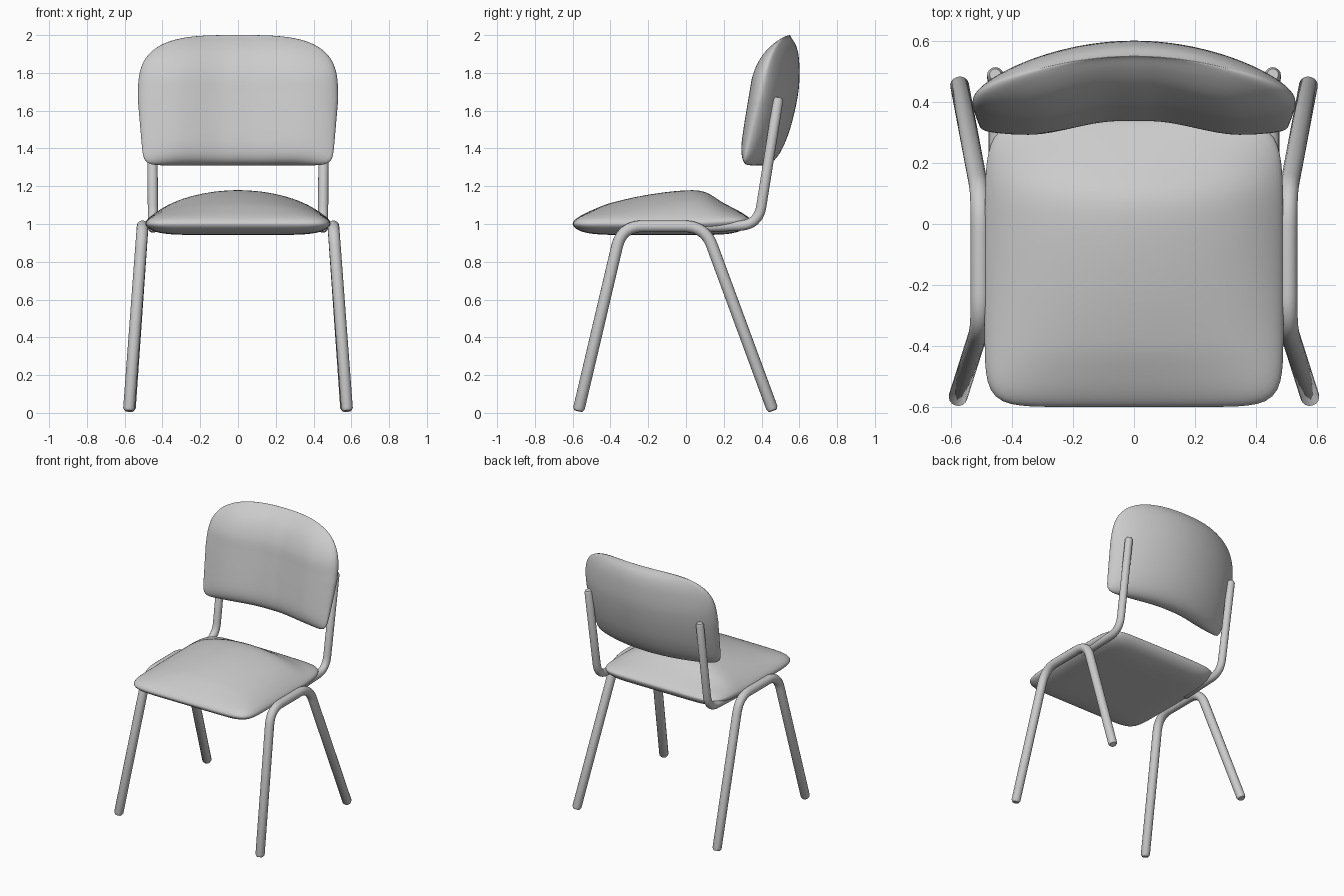
import bpy, math
from mathutils import Vector

if "Cube" in bpy.data.objects:
    bpy.data.objects.remove(bpy.data.objects["Cube"])


def curve_at(pts, t):
    """Smooth Hermite interpolation through (t, value) pairs."""
    t = min(max(t, pts[0][0]), pts[-1][0])

    def slope(i):
        a, b = pts[max(i - 1, 0)], pts[min(i + 1, len(pts) - 1)]
        return (b[1] - a[1]) / (b[0] - a[0])
    for i in range(len(pts) - 1):
        (t0, v0), (t1, v1) = pts[i], pts[i + 1]
        if t <= t1:
            h = t1 - t0
            u = (t - t0) / h
            return ((2*u**3 - 3*u*u + 1) * v0 + (u**3 - 2*u*u + u) * h * slope(i)
                    + (3*u*u - 2*u**3) * v1 + (u**3 - u*u) * h * slope(i + 1))


def cushion(name, outline, side_a, side_b, segs=144, rings=22):
    """Padded panel: concentric rings of an outline on two surfaces sharing a rim."""
    verts, faces = [], []

    def ring(s, surf):
        start = len(verts)
        for i in range(segs):
            a, b = outline(2 * math.pi * i / segs, s)
            verts.append(surf(a, b, s))
        return list(range(start, start + segs))

    def bridge(r0, r1, flip):
        for i in range(segs):
            j = (i + 1) % segs
            f = (r0[i], r0[j], r1[j], r1[i])
            faces.append(f[::-1] if flip else f)

    rim = ring(1.0, side_a)
    for surf, flip in ((side_a, False), (side_b, True)):
        prev = rim
        for k in range(rings - 1, 0, -1):
            r = ring(math.sin(math.pi / 2 * k / rings), surf)
            bridge(prev, r, flip)
            prev = r
        a, b = outline(0, 0)
        verts.append(surf(a, b, 0))
        c = len(verts) - 1
        for i in range(segs):
            f = (prev[i], prev[(i + 1) % segs], c)
            faces.append(f[::-1] if flip else f)
    me = bpy.data.meshes.new(name)
    me.from_pydata(verts, [], faces)
    me.shade_smooth()
    ob = bpy.data.objects.new(name, me)
    bpy.context.collection.objects.link(ob)
    return ob


def superellipse(th, n):
    c, s = math.cos(th), math.sin(th)
    r = (abs(c)**n + abs(s)**n) ** (-1 / n)
    return c * r, s * r


def tube(name, pts, bend, radius):
    """Bent steel tube with rounded corners and softened ends."""
    pts = [Vector(p) for p in pts]
    path = [(pts[0], 0.7), (pts[0] + (pts[1] - pts[0]).normalized() * 0.015, 1)]
    for p, q, r in zip(pts, pts[1:], pts[2:]):
        a = q + (p - q).normalized() * bend
        b = q + (r - q).normalized() * bend
        for i in range(11):
            t = i / 10
            path.append((a * (1 - t)**2 + q * 2 * t * (1 - t) + b * t * t, 1))
    path += [(pts[-1] + (pts[-2] - pts[-1]).normalized() * 0.015, 1), (pts[-1], 0.7)]
    cu = bpy.data.curves.new(name, 'CURVE')
    cu.dimensions = '3D'
    cu.bevel_depth = radius
    cu.bevel_resolution = 6
    cu.use_fill_caps = True
    sp = cu.splines.new('POLY')
    sp.points.add(len(path) - 1)
    for pt, (co, r) in zip(sp.points, path):
        pt.co = (*co, 1)
        pt.radius = r
    ob = bpy.data.objects.new(name, cu)
    bpy.context.collection.objects.link(ob)
    bpy.ops.object.select_all(action='DESELECT')
    bpy.context.view_layer.objects.active = ob
    ob.select_set(True)
    bpy.ops.object.convert(target='MESH')
    bpy.ops.object.shade_smooth_by_angle(angle=math.radians(50))


# Seat: domed cushion with a nearly flat underside
CROWN = [(-0.6, 0.05), (-0.5, 0.08), (-0.4, 0.112), (-0.2, 0.155), (0, 0.178),
         (0.1, 0.17), (0.2, 0.115), (0.3, 0.075), (0.34, 0.06)]


def seat_outline(th, s):
    x, y = superellipse(th, 9)
    return (0.49 - 0.02 * max(0, y)**4) * x * s, -0.13 + 0.47 * y * s


def seat_rim(y):
    return 1.0 + 0.02 * max(0, y / 0.34)


def seat_top(x, y, s):
    dome = max(0, 1 - (x / 0.49)**2)
    h = 0.055 + (curve_at(CROWN, y) - 0.055) * dome
    z = seat_rim(y)
    return x, y, z + math.sqrt(max(0, 1 - s**7)) * (1 + h - z)


def seat_bottom(x, y, s):
    z = seat_rim(y)
    return x, y, z + max(0, 1 - s**7)**0.6 * (0.942 - z)


cushion("seat", seat_outline, seat_top, seat_bottom)

# Backrest: leaning curved cushion, square at the bottom and rounded at the top
RIM = [(1.31, 0.41), (1.5, 0.465), (1.7, 0.52), (1.9, 0.548), (2.0, 0.55)]
REAR = [(1.31, 0.475), (1.5, 0.55), (1.7, 0.595), (1.85, 0.60), (1.95, 0.585), (2.0, 0.555)]
FRONT = [(1.31, 0.28), (1.45, 0.295), (1.7, 0.335), (1.8, 0.355), (1.9, 0.40),
         (1.97, 0.455), (2.0, 0.50)]


def back_outline(th, s):
    x, z = superellipse(th, 3.3 if math.sin(th) > 0 else 16)
    return (0.53 + 0.03 * min(0, z * s)) * x * s, 1.655 + 0.345 * z * s


def back_rim(x, z):
    return curve_at(RIM, z) - 0.43 * x * x


def back_front(x, z, s):
    t = min(1, max(0, (abs(x) - 0.05) / 0.3))
    y = curve_at(FRONT, z) + 0.045 * (1 - t * t * (3 - 2 * t))
    r = back_rim(x, z)
    return x, r + math.sqrt(max(0, 1 - s**9)) * (y - r), z


def back_rear(x, z, s):
    r = back_rim(x, z)
    y = curve_at(REAR, z) - 0.53 * x * x
    return x, r + math.sqrt(max(0, 1 - s**9)) * (y - r), z


cushion("backrest", back_outline, back_front, back_rear)

# Tubular frame: one leg hoop and one backrest support per side
for label, m in (("left", -1), ("right", 1)):
    tube(f"{label}_leg_hoop",
         [(0.578 * m, -0.57, 0.01), (0.505 * m, -0.34, 0.988),
          (0.505 * m, 0.10, 0.988), (0.573 * m, 0.46, 0.012)], 0.11, 0.031)
    tube(f"{label}_back_support",
         [(0.45 * m, 0.0, 0.98), (0.45 * m, 0.383, 0.995), (0.455 * m, 0.49, 1.67)],
         0.1, 0.027)
